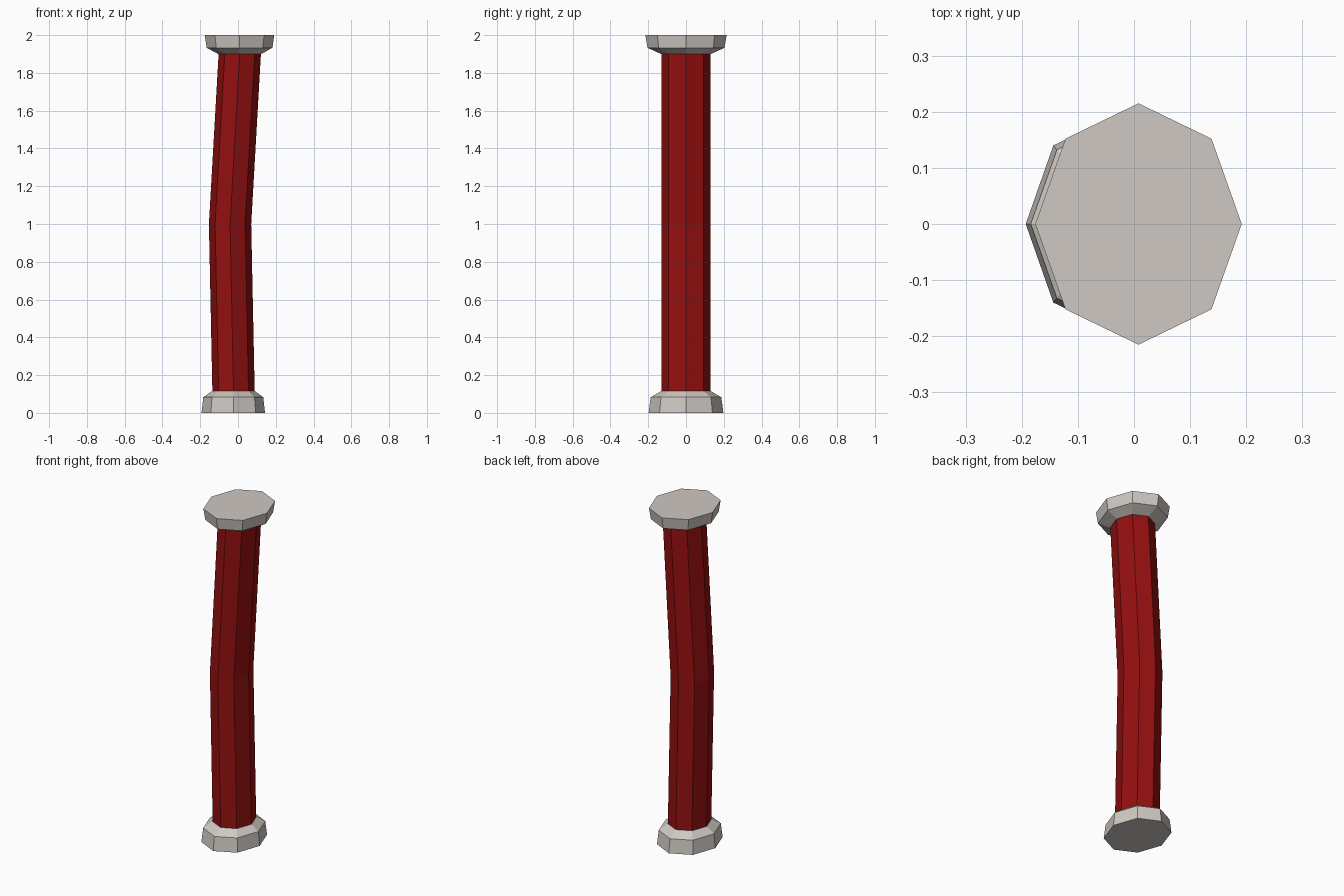
import bpy
import bmesh
from math import cos, sin, pi

cube = bpy.data.objects.get("Cube")
if cube:
    bpy.data.objects.remove(cube)

SIDES = 8


def make_material(name, color):
    mat = bpy.data.materials.new(name)
    mat.use_nodes = True
    mat.diffuse_color = color
    mat.node_tree.nodes["Principled BSDF"].inputs["Base Color"].default_value = color
    return mat


def loft(name, rings, mat):
    """Skin a stack of oval rings, each (z, centre x, x radius, y radius)."""
    bm = bmesh.new()
    loops = []
    for z, cx, rx, ry in rings:
        angles = [2 * pi * i / SIDES for i in range(SIDES)]
        loops.append([bm.verts.new((cx + rx * cos(a), ry * sin(a), z)) for a in angles])
    for low, high in zip(loops, loops[1:]):
        for i in range(SIDES):
            j = (i + 1) % SIDES
            bm.faces.new((low[i], low[j], high[j], high[i]))
    bm.faces.new(loops[0][::-1])
    bm.faces.new(loops[-1])
    mesh = bpy.data.meshes.new(name)
    bm.to_mesh(mesh)
    bm.free()
    mesh.materials.append(mat)
    obj = bpy.data.objects.new(name, mesh)
    bpy.context.collection.objects.link(obj)
    return obj


red = make_material("deep red", (0.30, 0.005, 0.005, 1))
stone = make_material("warm grey", (0.62, 0.58, 0.54, 1))

# Bent shaft, its ends sunk into the base and capital
loft("shaft", [(0.08, -0.023, 0.112, 0.13),
               (1.0, -0.042, 0.112, 0.13),
               (1.93, 0.011, 0.112, 0.13)], red)

# Base with a sloped shoulder
loft("base", [(0.0, -0.025, 0.168, 0.198),
              (0.083, -0.025, 0.159, 0.187),
              (0.115, -0.024, 0.114, 0.132)], stone)

# Flared capital
loft("capital", [(1.9, 0.009, 0.114, 0.132),
                 (1.933, 0.008, 0.174, 0.204),
                 (2.0, 0.008, 0.184, 0.215)], stone)
